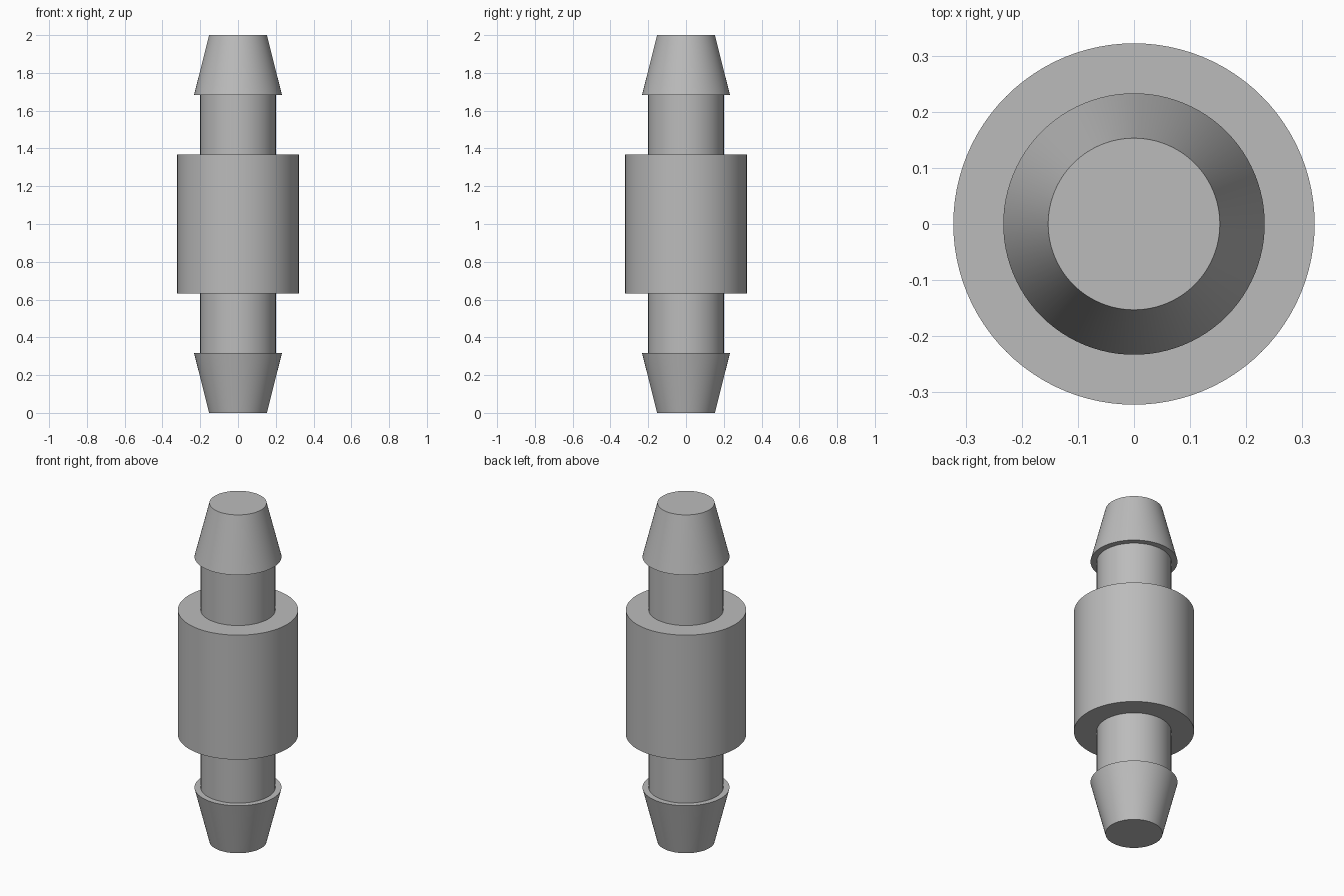
import bpy
import bmesh
from math import radians, tau
from mathutils import Matrix, Vector

SIDES = 96
MIDDLE = 1.0

cube = bpy.data.objects.get("Cube")
if cube:
    bpy.data.objects.remove(cube, do_unlink=True)

grey = bpy.data.materials.new("plain_grey")
grey.use_nodes = True
grey.diffuse_color = (0.5, 0.5, 0.5, 1)
grey.node_tree.nodes["Principled BSDF"].inputs["Base Color"].default_value = grey.diffuse_color

# Upper half of the outline as (radius, height above the middle)
collar = [(0.322, 0.368), (0.2, 0.368)]
neck = [(0.2, 0.682)]
barb = [(0.233, 0.682), (0.153, 1.0), (0, 1.0)]
upper = collar + neck + barb

# Mirror the outline for the lower half
outline = [(r, -h) for r, h in reversed(upper)] + upper

# Turn the outline around the upright axis
bm = bmesh.new()
verts = [bm.verts.new((r, 0, MIDDLE + h)) for r, h in outline]
edges = [bm.edges.new(pair) for pair in zip(verts, verts[1:])]
bmesh.ops.spin(bm, geom=verts + edges, axis=(0, 0, 1), cent=(0, 0, 0),
               angle=tau, steps=SIDES, use_merge=False)
bmesh.ops.remove_doubles(bm, verts=bm.verts, dist=0.0001)
bmesh.ops.recalc_face_normals(bm, faces=bm.faces)

mesh = bpy.data.meshes.new("barbed_connector")
bm.to_mesh(mesh)
bm.free()
mesh.materials.append(grey)
connector = bpy.data.objects.new("barbed_connector", mesh)
bpy.context.collection.objects.link(connector)

# Smooth round walls, crisp rims
bpy.ops.object.select_all(action="DESELECT")
connector.select_set(True)
bpy.context.view_layer.objects.active = connector
bpy.ops.object.shade_smooth_by_angle(angle=radians(30))
